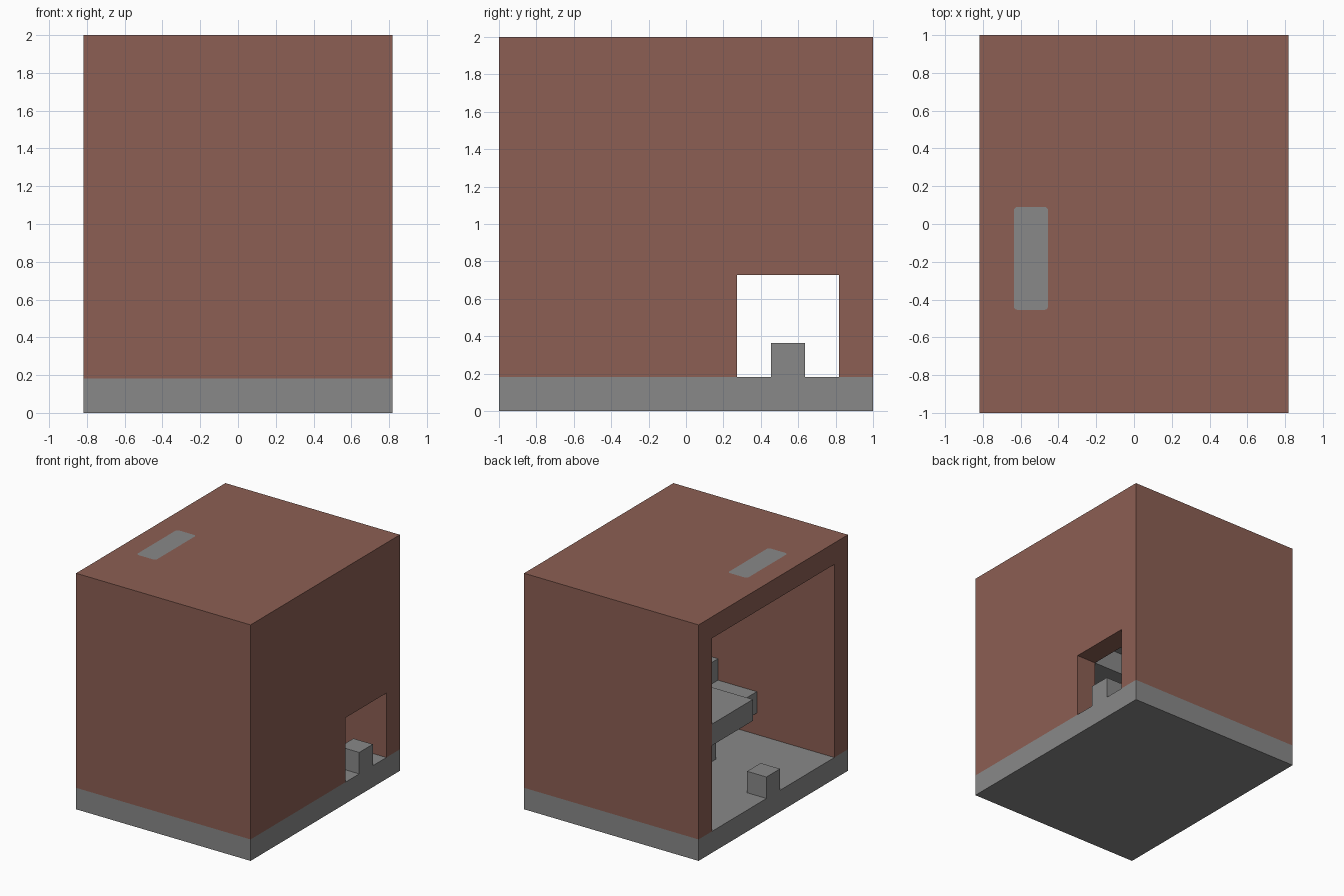
import bpy
import bmesh

old = bpy.data.objects.get("Cube")
if old:
    bpy.data.objects.remove(old, do_unlink=True)

U = 2 / 11          # one wall thickness; the building is 9 x 11 x 11 of these
W, D, H = 9, 11, 11


def make_material(name, rgb):
    mat = bpy.data.materials.new(name)
    mat.use_nodes = True
    color = (*rgb, 1)
    mat.diffuse_color = color
    mat.node_tree.nodes["Principled BSDF"].inputs["Base Color"].default_value = color
    return mat


brick = make_material("brick_brown", (0.262, 0.114, 0.087))
stone = make_material("stone_grey", (0.25, 0.25, 0.25))


def block(name, x, y, z, mat, round_corners=0):
    """Box from ranges in wall units, measured from the front right bottom corner."""
    bm = bmesh.new()
    bmesh.ops.create_cube(bm, size=1)
    for v in bm.verts:
        for axis, (lo, hi), shift in ((0, x, W / 2), (1, y, D / 2), (2, z, 0)):
            v.co[axis] = ((lo if v.co[axis] < 0 else hi) - shift) * U
    if round_corners:
        upright = [e for e in bm.edges
                   if abs(e.verts[0].co.z - e.verts[1].co.z) > 0.001]
        bmesh.ops.bevel(bm, geom=upright, offset=round_corners, segments=3,
                        profile=0.5, affect='EDGES')
    mesh = bpy.data.meshes.new(name)
    bm.to_mesh(mesh)
    bm.free()
    mesh.materials.append(mat)
    obj = bpy.data.objects.new(name, mesh)
    bpy.context.collection.objects.link(obj)
    return obj


def cut(target, cutter):
    mod = target.modifiers.new("cut", 'BOOLEAN')
    mod.operation = 'DIFFERENCE'
    mod.solver = 'EXACT'
    mod.object = cutter
    cutter.hide_render = True
    bpy.context.view_layer.objects.active = target
    bpy.ops.object.modifier_apply(modifier=mod.name)
    bpy.data.objects.remove(cutter, do_unlink=True)


# Brick shell: open on one side, doorway on the other, slot in the roof
shell = block("brick_shell", (0, W), (0, D), (1, H), brick)
cut(shell, block("room_cutter", (-1, 8), (1, 10), (0, 10), brick))
cut(shell, block("doorway_cutter", (7, 10), (7, 10), (0, 4), brick))
cut(shell, block("slot_cutter", (1, 2), (3, 6), (9, 12), brick, 0.02))

# Stone slab, doorway posts and roof inlay
block("base_slab", (0, W), (0, D), (0, 1), stone)
block("door_post", (8, 9), (8, 9), (1, 2), stone)
block("open_side_post", (0, 1), (5, 6), (1, 2), stone)
block("roof_inlay", (1, 2), (3, 6), (10, H), stone, 0.02)

# Winding stair of floating slabs, climbing to the upper landing
for i, (sx, sy) in enumerate(((4, 4), (4, 1), (6, 1), (6, 4))):
    block(f"stair_step_{i + 1}", (sx, sx + 2), (sy, sy + 3), (i + 1, i + 2), stone)
block("upper_landing", (0, 8), (7, 10), (5, 6), stone)
